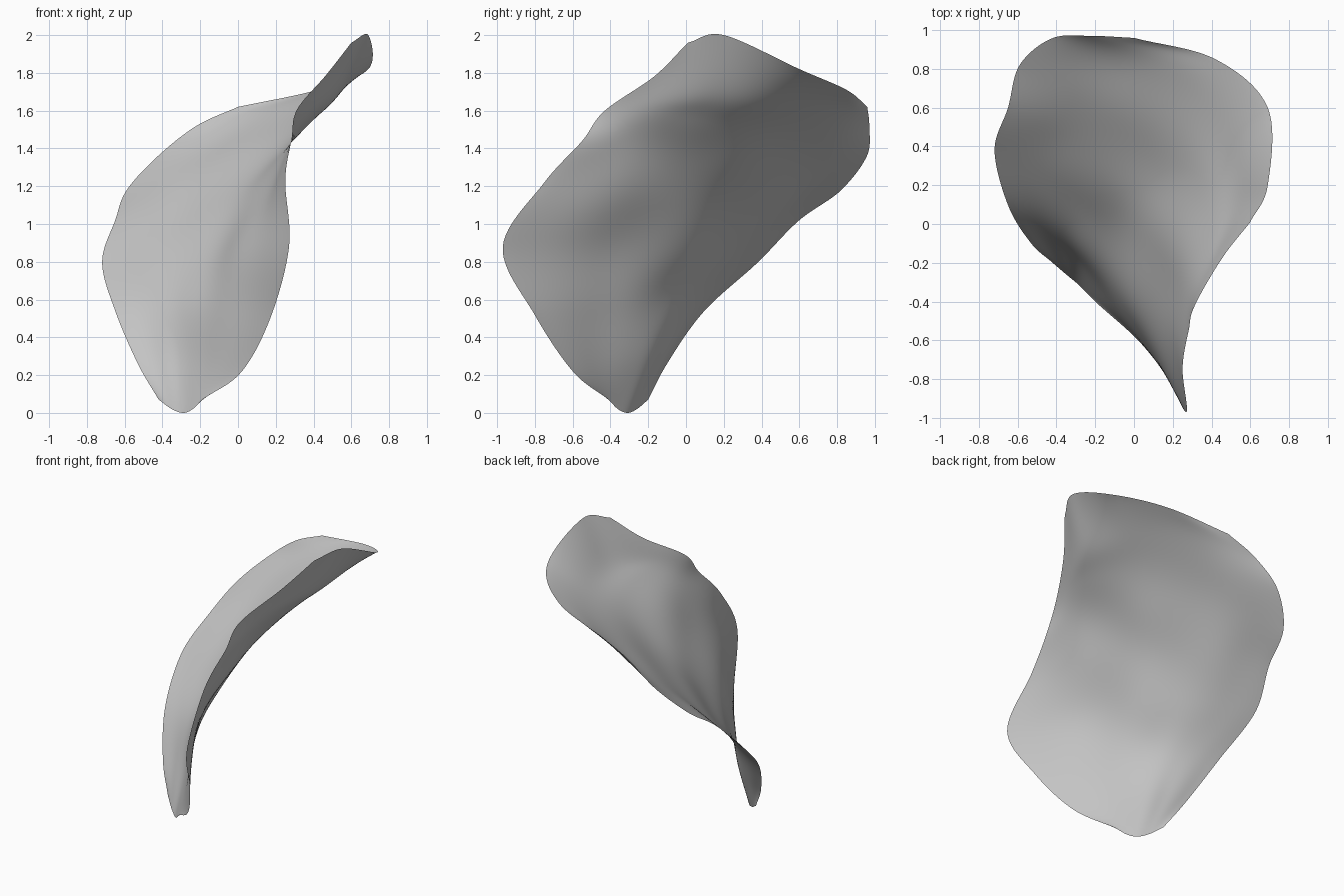
import bpy
import bmesh
import math
from mathutils import Vector

default_cube = bpy.data.objects.get("Cube")
if default_cube:
    bpy.data.objects.remove(default_cube, do_unlink=True)

# Lengthwise ribs of the petal, each running from the bottom tip to the top edge
near_edge = [(-.19, -.41, .07), (.02, -.6, .22), (.18, -.8, .52), (.27, -.97, .88), (.25, -.75, 1.22),
             (.28, -.55, 1.44), (.31, -.43, 1.6), (.46, -.17, 1.78), (.6, .01, 1.96)]
near_rib = [(-.24, -.36, .02), (-.13, -.42, .23), (-.05, -.46, .55), (.03, -.45, .87), (.15, -.31, 1.16),
            (.26, -.2, 1.4), (.4, -.05, 1.57), (.54, .15, 1.7), (.69, .2, 2)]
keel = [(-.29, -.31, 0), (-.27, -.22, .28), (-.24, -.15, .59), (-.15, -.02, .84), (-.03, .11, 1.09),
        (.14, .23, 1.31), (.3, .35, 1.49), (.46, .5, 1.64), (.69, .6, 1.82)]
far_rib = [(-.35, -.26, .02), (-.4, -.14, .27), (-.43, .01, .56), (-.43, .24, .81), (-.32, .43, 1.05),
           (-.19, .62, 1.27), (-.02, .75, 1.45), (.18, .83, 1.6), (.42, .85, 1.71)]
far_edge = [(-.42, -.2, .07), (-.53, -.1, .26), (-.65, .1, .54), (-.72, .38, .8), (-.65, .6, 1.02),
            (-.59, .82, 1.18), (-.42, .96, 1.36), (-.22, .97, 1.52), (0, .96, 1.62)]
ribs = [near_edge, near_rib, keel, far_rib, far_edge]

LENGTH_STEPS = 96
WIDTH_STEPS = 64


def spline(points, t):
    """Point at t (0 to 1) on a smooth curve passing through all the points."""
    points = [Vector(p) for p in points]
    last = len(points) - 1
    i = min(int(t * last), last - 1)
    f = t * last - i
    start, end = points[i], points[i + 1]
    before = points[i - 1] if i > 0 else start * 2 - end
    after = points[i + 2] if i + 2 <= last else end * 2 - start
    tangent_in = (end - before) / 2
    tangent_out = (after - start) / 2
    a = start * 2 - end * 2 + tangent_in + tangent_out
    b = (end - start) * 3 - tangent_in * 2 - tangent_out
    return ((a * f + b) * f + tangent_in) * f + start


def make_material(name, color):
    material = bpy.data.materials.new(name)
    material.use_nodes = True
    material.diffuse_color = color
    shader = next(n for n in material.node_tree.nodes if n.type == 'BSDF_PRINCIPLED')
    shader.inputs["Base Color"].default_value = color
    return material


# Loft a smooth sheet across the ribs
bm = bmesh.new()
rows = []
for i in range(LENGTH_STEPS + 1):
    u = i / LENGTH_STEPS
    section = [spline(rib, u) for rib in ribs]
    row = [bm.verts.new(spline(section, j / WIDTH_STEPS)) for j in range(WIDTH_STEPS + 1)]
    rows.append(row)
for lower, upper in zip(rows, rows[1:]):
    for j in range(WIDTH_STEPS):
        bm.faces.new((lower[j], lower[j + 1], upper[j + 1], upper[j]))

# Relax the inside of the sheet so the ribs do not show as creases
inner = [v for v in bm.verts if not v.is_boundary]
for _ in range(12):
    bmesh.ops.smooth_vert(bm, verts=inner, factor=0.5, use_axis_x=True, use_axis_y=True, use_axis_z=True)
bm.normal_update()

# Soft wrinkles that fan out along the sheet
for i, row in enumerate(rows):
    u = i / LENGTH_STEPS
    for j, vert in enumerate(row):
        v = j / WIDTH_STEPS
        wave = math.sin(v * 19 + u * 6) * math.sin(u * 17 - v * 5)
        vert.co += vert.normal * wave * 0.004 * math.sin(math.pi * u)

mesh = bpy.data.meshes.new("petal")
bm.to_mesh(mesh)
bm.free()
petal = bpy.data.objects.new("petal", mesh)
bpy.context.collection.objects.link(petal)
mesh.materials.append(make_material("pale grey", (0.55, 0.55, 0.55, 1)))

# Smooth shading
bpy.ops.object.select_all(action='DESELECT')
petal.select_set(True)
bpy.context.view_layer.objects.active = petal
bpy.ops.object.shade_smooth()
